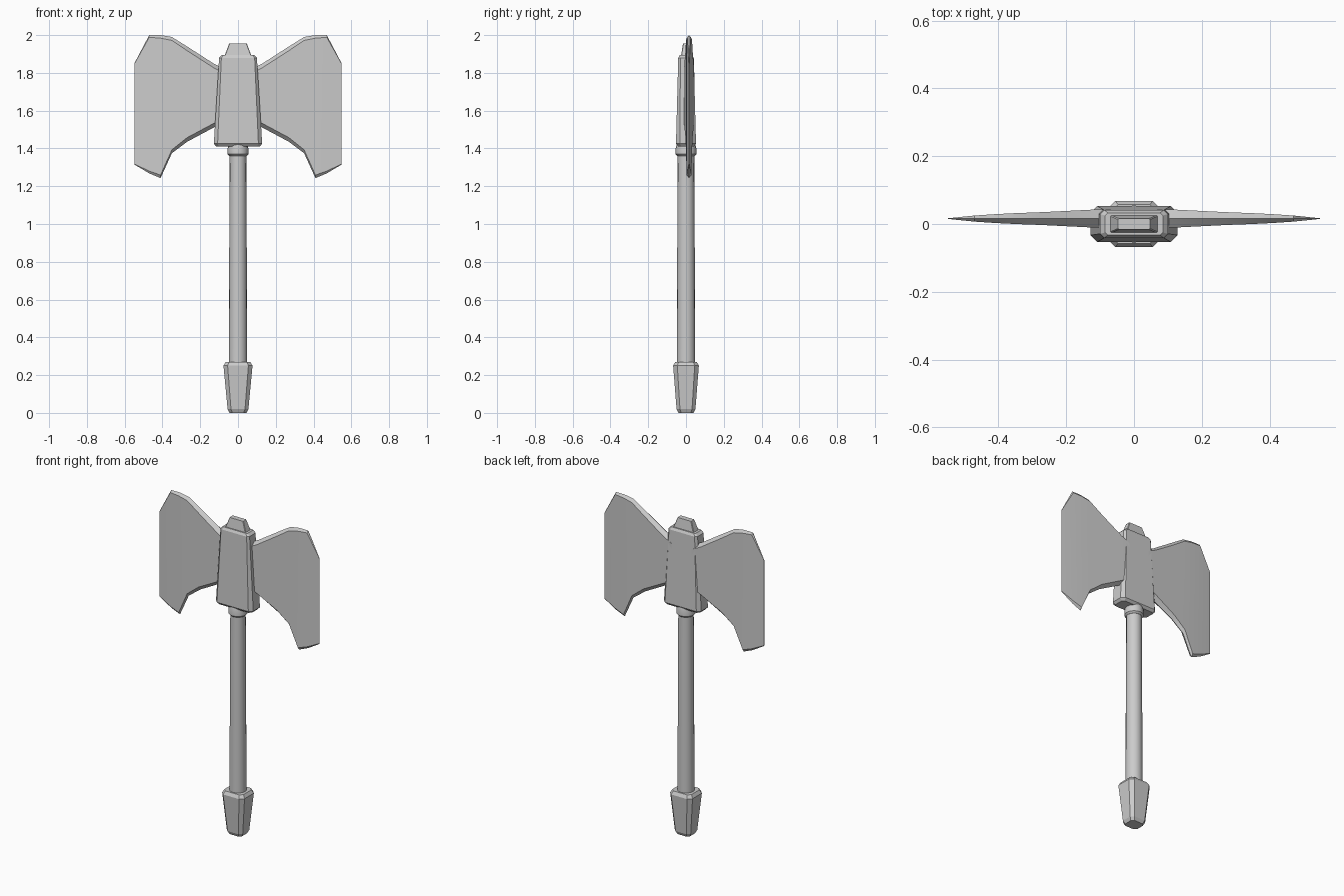
import bpy
import bmesh
import math
from math import radians

old = bpy.data.objects.get("Cube")
if old:
    bpy.data.objects.remove(old, do_unlink=True)

steel = bpy.data.materials.new("grey_steel")
steel.use_nodes = True
grey = (0.6, 0.6, 0.6, 1)
steel.diffuse_color = grey
steel.node_tree.nodes["Principled BSDF"].inputs["Base Color"].default_value = grey


def loft(name, rings, angle=None):
    """Skin equal-length rings of points, cap both ends, shade by angle."""
    bm = bmesh.new()
    loops = [[bm.verts.new(p) for p in ring] for ring in rings]
    n = len(loops[0])
    for a, b in zip(loops, loops[1:]):
        for i in range(n):
            j = (i + 1) % n
            bm.faces.new((a[i], a[j], b[j], b[i]))
    bm.faces.new(loops[0])
    bm.faces.new(loops[-1])
    bmesh.ops.recalc_face_normals(bm, faces=bm.faces)
    mesh = bpy.data.meshes.new(name)
    bm.to_mesh(mesh)
    bm.free()
    mesh.materials.append(steel)
    obj = bpy.data.objects.new(name, mesh)
    bpy.context.collection.objects.link(obj)
    if angle:
        bpy.ops.object.select_all(action="DESELECT")
        obj.select_set(True)
        bpy.context.view_layer.objects.active = obj
        bpy.ops.object.shade_smooth_by_angle(angle=radians(angle))
    return obj


def block_ring(z, hx, hy, c):
    """Rectangle with chamfered corners."""
    return [(x, y, z) for x, y in (
        (hx, c - hy), (hx, hy - c), (hx - c, hy), (c - hx, hy),
        (-hx, hy - c), (-hx, c - hy), (c - hx, -hy), (hx - c, -hy))]


def round_ring(z, r, sides=16):
    return [(r * math.cos(math.tau * i / sides), r * math.sin(math.tau * i / sides), z)
            for i in range(sides)]


def block(name, *sections):
    return loft(name, [block_ring(*s) for s in sections])


def turned(name, *sections):
    return loft(name, [round_ring(*s) for s in sections], 35)


# Pommel, handle and collar
block("pommel", (0, 0.045, 0.04, 0.015), (0.02, 0.055, 0.05, 0.018),
      (0.25, 0.077, 0.068, 0.022), (0.27, 0.065, 0.057, 0.018))
turned("handle", (0.25, 0.049), (1.42, 0.044))
turned("collar", (1.36, 0.045), (1.37, 0.055), (1.4, 0.055), (1.42, 0.05))

# Head socket and its top stud
block("head_socket", (1.41, 0.115, 0.04, 0.015), (1.425, 0.128, 0.053, 0.02),
      (1.88, 0.1, 0.041, 0.012), (1.895, 0.085, 0.033, 0.008))
block("top_stud", (1.88, 0.075, 0.028, 0.003), (1.955, 0.047, 0.016, 0.003))

# Blade stations: distance out, top, bottom, half thickness, rim depth
stations = (
    (0.07, 1.82, 1.54, 0.028, 0.022),
    (0.13, 1.85, 1.51, 0.026, 0.022),
    (0.27, 1.94, 1.435, 0.019, 0.022),
    (0.35, 1.99, 1.375, 0.016, 0.018),
    (0.41, 2.0, 1.243, 0.013, 0.016),
    (0.47, 2.0, 1.268, 0.009, 0.012),
    (0.549, 1.85, 1.315, 0.001, 0.003),
)
MID = 0.016
for side, label in ((1, "left"), (-1, "right")):
    rings = []
    for x, top, low, t, rim in stations:
        rings.append([(side * x, MID + y, z) for y, z in (
            (0, top), (t, top - rim), (t, low + rim),
            (0, low), (-t, low + rim), (-t, top - rim))])
    loft(label + "_blade", rings, 30)
